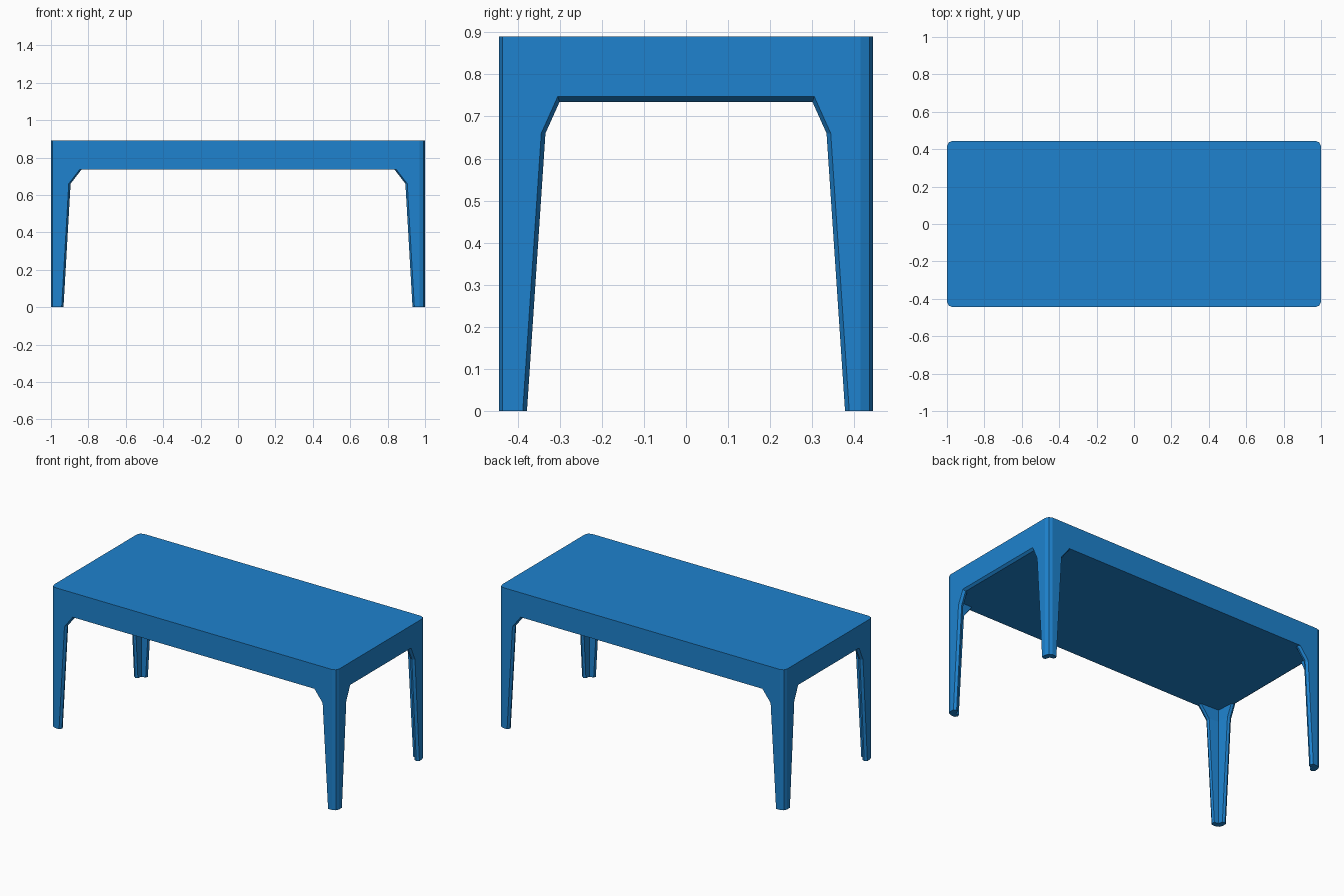
import bpy, bmesh

if "Cube" in bpy.data.objects:
    bpy.data.objects.remove(bpy.data.objects["Cube"])

HX, HY, H = 1.0, 0.445, 0.89      # half length, half depth, height
Z_UNDER, Z_END = 0.735, 0.747     # underside, bottom edge of the short ends
T = 0.03                          # wall thickness / corner radius
BEVEL = 0.015                     # depth of the bevel on the edges

blue = bpy.data.materials.new("blue")
blue.diffuse_color = (0.013, 0.225, 0.62, 1)
blue.use_nodes = True
blue.node_tree.nodes["Principled BSDF"].inputs["Base Color"].default_value = blue.diffuse_color


def loft(name, rings):
    """Skin a stack of equal-length point rings and cap both ends."""
    bm = bmesh.new()
    loops = [[bm.verts.new(p) for p in ring] for ring in rings]
    n = len(loops[0])
    for a, b in zip(loops, loops[1:]):
        for i in range(n):
            j = (i + 1) % n
            bm.faces.new((a[i], a[j], b[j], b[i]))
    bm.faces.new(loops[0][::-1])
    bm.faces.new(loops[-1])
    bmesh.ops.recalc_face_normals(bm, faces=bm.faces[:])
    mesh = bpy.data.meshes.new(name)
    bm.to_mesh(mesh)
    bm.free()
    mesh.materials.append(blue)
    obj = bpy.data.objects.new(name, mesh)
    bpy.context.collection.objects.link(obj)
    return obj


# Faceted corner, measured inward from the outer corner
CORNER = [(T, 0), (0.009, 0.009), (0, T)]


def top_ring(z, inset=0.0):
    pts = []
    for sx, sy in ((1, 1), (-1, 1), (-1, -1), (1, -1)):
        c = CORNER[::-1] if sx * sy > 0 else CORNER
        pts += [(sx * (HX - inset - u), sy * (HY - v), z) for u, v in c]
    return pts


# Table top, with a bevelled lower edge on the short ends
loft("table_top", [top_ring(Z_UNDER, BEVEL), top_ring(Z_END), top_ring(H)])


# Angle-section legs: arm lengths along x and y at each height
LEVELS = [(0.0, 0.057, 0.057), (0.66, 0.095, 0.101), (Z_END, 0.162, 0.140)]


def leg_ring(sx, sy, z, lx, ly):
    flare = 0.01
    section = CORNER + [(0, ly), (BEVEL, ly + flare), (T, ly + 0.005),
                        (0.036, 0.036),
                        (lx + 0.005, T), (lx + flare, BEVEL), (lx, 0)]
    return [(sx * (HX - u), sy * (HY - v), z) for u, v in section]


for sy, depth in ((-1, "front"), (1, "back")):
    for sx, side in ((-1, "left"), (1, "right")):
        loft(f"{depth}_{side}_leg", [leg_ring(sx, sy, *lv) for lv in LEVELS])
